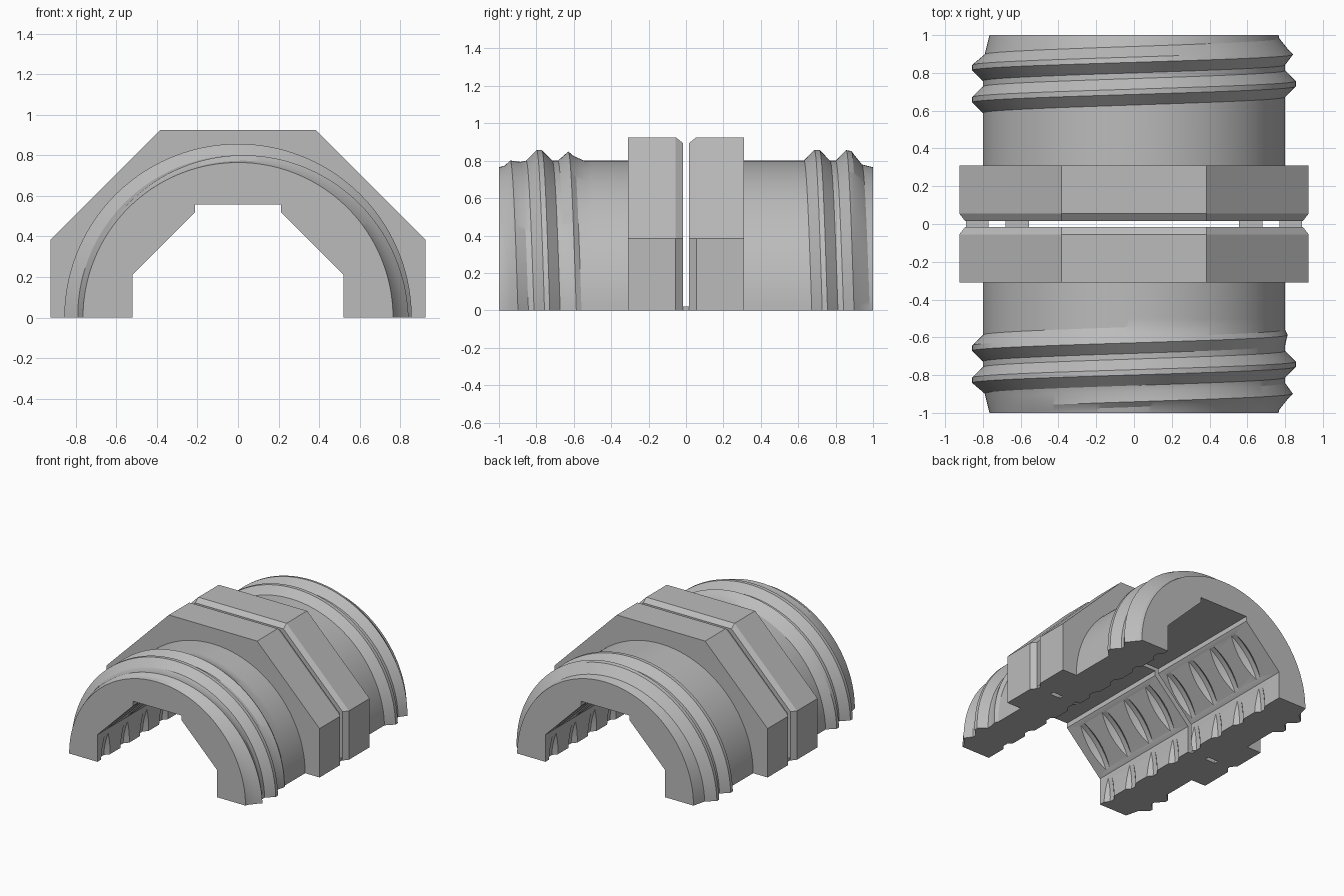
import bpy, bmesh, math
from mathutils import Vector

if "Cube" in bpy.data.objects:
    bpy.data.objects.remove(bpy.data.objects["Cube"], do_unlink=True)

PITCH, GAP, SEGMENTS = 0.17, 0.017, 96

grey = bpy.data.materials.new("plain grey")
grey.use_nodes = True
grey.diffuse_color = (0.5, 0.5, 0.5, 1)
grey.node_tree.nodes["Principled BSDF"].inputs["Base Color"].default_value = grey.diffuse_color


def finish(name, bm):
    bmesh.ops.recalc_face_normals(bm, faces=bm.faces)
    mesh = bpy.data.meshes.new(name)
    bm.to_mesh(mesh)
    bm.free()
    mesh.materials.append(grey)
    obj = bpy.data.objects.new(name, mesh)
    bpy.context.collection.objects.link(obj)
    return obj


def loft(name, sections):
    """Solid through a list of equal closed sections."""
    bm = bmesh.new()
    rows = [[bm.verts.new(p) for p in s] for s in sections]
    n = len(rows[0])
    for a, b in zip(rows, rows[1:]):
        for i in range(n):
            k = (i + 1) % n
            bm.faces.new((a[i], a[k], b[k], b[i]))
    bm.faces.new(rows[0])
    bm.faces.new(rows[-1])
    bmesh.ops.remove_doubles(bm, verts=bm.verts, dist=1e-5)
    bmesh.ops.dissolve_degenerate(bm, edges=bm.edges, dist=1e-6)
    return finish(name, bm)


def combine(obj, tool, operation):
    mod = obj.modifiers.new("combine", "BOOLEAN")
    mod.operation, mod.solver, mod.object = operation, "EXACT", tool
    bpy.context.view_layer.objects.active = obj
    bpy.ops.object.modifier_apply(modifier=mod.name)
    bpy.data.objects.remove(tool, do_unlink=True)


def ramp(v, lo, hi):
    return min(1, max(0, (v - lo) / (hi - lo)))


def base_radius(d):
    return 0.80 - 0.035 * ramp(d, 0.86, 1.0)


def thread_height(d):
    return 0.057 * ramp(d, 0.57, 0.64) * (1 - ramp(d, 0.89, 0.97))


def threaded_half(name, side, crests):
    """Half-round barrel with a helical ridge that fades at both ends."""
    rows = [(GAP, 0, 0), (0.5, 0, 0)]
    for c in crests:
        rows += [(c - 0.07, 0, 1), (c - 0.014, 1, 1), (c + 0.014, 1, 1), (c + 0.07, 0, 1)]
    rows.append((1.0, 0, 0))
    sections = []
    for d, high, helical in rows:
        ring = []
        for j in range(SEGMENTS + 1):
            t = math.pi * j / SEGMENTS
            y = min(1, d + helical * side * PITCH * (0.25 - t / math.tau))
            r = base_radius(y) + high * thread_height(y)
            ring.append((r * math.cos(t), side * y, r * math.sin(t)))
        sections.append(ring)
    return loft(name, sections)


def collar_half(side):
    """Half octagon with a chamfer facing the gap."""
    sections = []
    for d, a in ((GAP, 0.895), (0.055, 0.925), (0.31, 0.925)):
        h = 0.383
        outline = [(a, 0), (a, h), (h, a), (-h, a), (-a, h), (-a, 0)]
        sections.append([(x, side * d, z) for x, z in outline])
    return loft("collar", sections)


def bore_cutter():
    """Octagonal passage with a raised flat roof."""
    a, h, roof = 0.52, 0.212, 0.558
    outline = [(a, -0.1), (a, h), (h, a), (h, roof), (-h, roof), (-h, a), (-a, h), (-a, -0.1)]
    return loft("bore", [[(x, y, z) for x, z in outline] for y in (-1.1, 1.1)])


def groove_cutter(center):
    """Helical V groove that bites into the flat bore walls."""
    sections = []
    for j in range(-4, 53):
        t = math.pi * j / 48
        y0 = center + 0.24 * (0.25 - t / math.tau)
        sections.append([(r * math.cos(t), y0 + o, r * math.sin(t))
                         for r, o in ((0.49, -0.09), (0.549, -0.02), (0.549, 0.02), (0.49, 0.09))])
    return loft("groove", sections)


def box(name, x0, x1, y, z):
    return loft(name, [[(x0, s, 0), (x1, s, 0), (x1, s, z), (x0, s, z)] for s in (-y, y)])


# Two threaded halves, each with its collar, bore and grooves
halves = (("front_half", -1, (0.615, 0.785, 0.955)), ("back_half", 1, (0.70, 0.87)))
for name, side, crests in halves:
    half = threaded_half(name, side, crests)
    combine(half, collar_half(side), "UNION")
    combine(half, bore_cutter(), "DIFFERENCE")
    for k in range(4):
        combine(half, groove_cutter(side * (0.12 + 0.24 * k)), "DIFFERENCE")
    bpy.ops.object.select_all(action="DESELECT")
    half.select_set(True)
    bpy.context.view_layer.objects.active = half
    bpy.ops.object.shade_smooth_by_angle(angle=math.radians(25))

# Thin bridges joining the halves at the base
for side, label in ((1, "left"), (-1, "right")):
    for part, lo, hi in (("inner", 0.555, 0.68), ("outer", 0.77, 0.89)):
        box(f"{label}_{part}_bridge", side * lo, side * hi, GAP + 0.003, 0.02)
